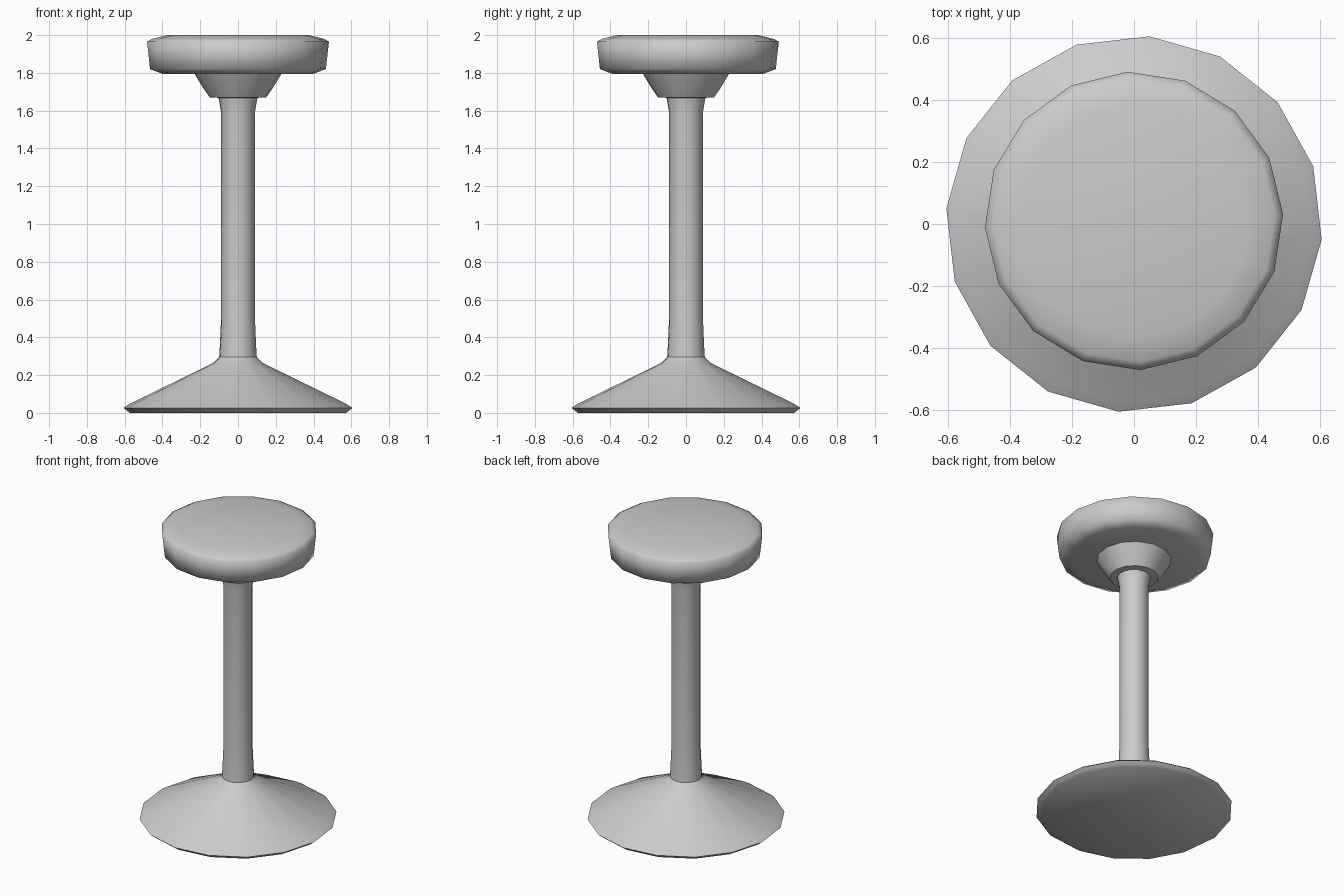
import bpy, bmesh, math

if "Cube" in bpy.data.objects:
    bpy.data.objects.remove(bpy.data.objects["Cube"])


def lathe(name, profile, sides, turn=0.0, cap_low=False, cap_high=False, centre_y=0.0, angle=50):
    """Revolve (radius, z) points, listed from low to high, around the z axis."""
    bm = bmesh.new()
    rings = []
    for r, z in profile:
        ring = []
        for i in range(sides):
            a = math.radians(turn) + 2 * math.pi * i / sides
            ring.append(bm.verts.new((r * math.cos(a), r * math.sin(a) + centre_y, z)))
        rings.append(ring)
    for low, high in zip(rings, rings[1:]):
        for i in range(sides):
            j = (i + 1) % sides
            bm.faces.new((low[i], low[j], high[j], high[i]))
    if cap_low:
        bm.faces.new(list(reversed(rings[0])))
    if cap_high:
        bm.faces.new(rings[-1])
    mesh = bpy.data.meshes.new(name)
    bm.to_mesh(mesh)
    bm.free()
    obj = bpy.data.objects.new(name, mesh)
    bpy.context.collection.objects.link(obj)
    bpy.ops.object.select_all(action='DESELECT')
    obj.select_set(True)
    bpy.context.view_layer.objects.active = obj
    bpy.ops.object.shade_smooth_by_angle(angle=math.radians(angle))
    return obj


# Wide conical foot with a thin rim
lathe("base", [(0.575, 0.0), (0.59, 0.012), (0.608, 0.026), (0.575, 0.048),
               (0.13, 0.265), (0.1, 0.295)],
      16, turn=-4.7, cap_low=True, angle=75)

# Slim post, flared slightly at both ends
lathe("post", [(0.1, 0.295), (0.096, 0.36), (0.09, 0.5), (0.09, 1.59),
               (0.1, 1.65), (0.104, 1.67)], 16, turn=-4.7)

# Tapered collar under the seat
lathe("collar", [(0.1, 1.668), (0.15, 1.67), (0.185, 1.72), (0.232, 1.797)], 14, turn=4)

# Round cushion seat with softened edges
lathe("seat", [(0.4, 1.795), (0.466, 1.82), (0.482, 1.965), (0.455, 1.98), (0.375, 2.0)],
      16, turn=2.5, cap_low=True, cap_high=True, centre_y=0.01, angle=80)
